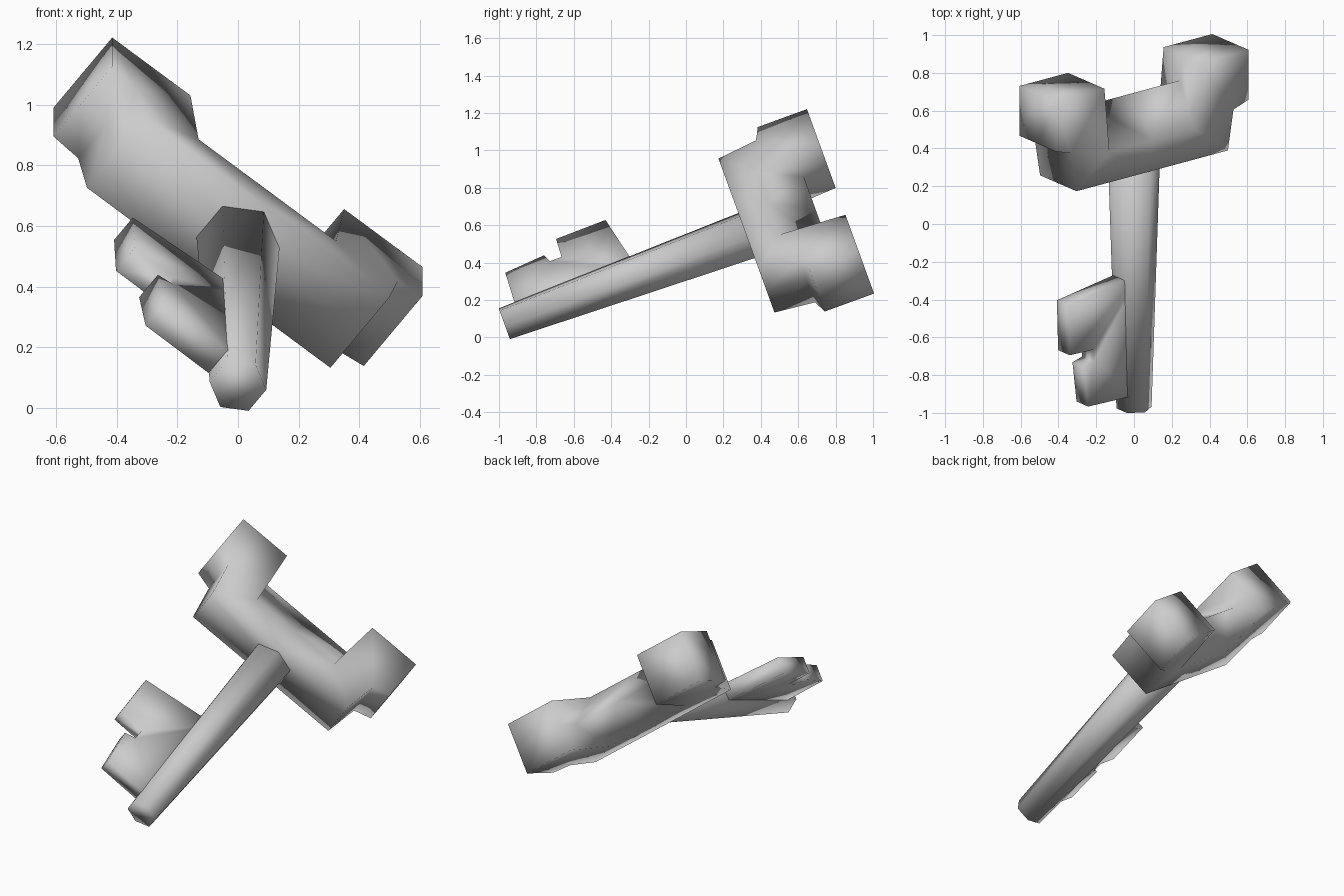
import bpy, bmesh
from math import radians, cos, sin, pi
from mathutils import Matrix

cube = bpy.data.objects.get("Cube")
if cube:
    bpy.data.objects.remove(cube, do_unlink=True)

grey = bpy.data.materials.new("plain_grey")
grey.use_nodes = True
grey.diffuse_color = (0.6, 0.6, 0.6, 1)
grey.node_tree.nodes["Principled BSDF"].inputs["Base Color"].default_value = (0.6, 0.6, 0.6, 1)

# Tilted frame of the key: local x = width, y = length, z = thickness
FRAME = (Matrix.Translation((0, -0.137, 0.377))
         @ Matrix.Rotation(radians(20), 4, 'X')
         @ Matrix.Rotation(radians(38.2), 4, 'Y'))


def make_object(name, bm):
    bmesh.ops.recalc_face_normals(bm, faces=bm.faces)
    for f in bm.faces:
        f.smooth = True
    mesh = bpy.data.meshes.new(name)
    bm.to_mesh(mesh)
    bm.free()
    mesh.materials.append(grey)
    ob = bpy.data.objects.new(name, mesh)
    bpy.context.collection.objects.link(ob)
    ob.matrix_world = FRAME
    return ob


def layered(name, rings, caps, skip=()):
    """Join equal rings of (x, y, z) points and close the first and last."""
    bm = bmesh.new()
    vs = [[bm.verts.new(p) for p in ring] for ring in rings]
    n = len(vs[0])
    for a, b in zip(vs, vs[1:]):
        for i in range(n):
            if i not in skip:
                j = (i + 1) % n
                bm.faces.new((a[i], a[j], b[j], b[i]))
    for ring in (vs[0], vs[-1]):
        for cap in caps:
            bm.faces.new([ring[i] for i in cap])
    return make_object(name, bm)


# Forked head: half outline, with a ridge along the inside of the fork
half = [(0, 0.49), (0.51, 0.49), (0.547, 0.712), (0.65, 0.745),
        (0.65, 1.025), (0.322, 1.025), (0.288, 0.66), (0, 0.66)]
ridge = half[:6] + [(0.309, 0.885), (0, 0.885)]
T = 0.156
head = layered("forked_head",
               [[(x, y, z) for x, y in pts] for pts, z in ((half, -T), (ridge, 0), (half, T))],
               [(0, 1, 6, 7), (1, 2, 6), (2, 5, 6), (2, 3, 4, 5)], skip=(7,))
mirror = head.modifiers.new("mirror", 'MIRROR')
mirror.use_clip = True

# Tapered six-sided shaft
def hexagon(r, y):
    return [(r * cos(pi / 6 + k * pi / 3), y, r * sin(pi / 6 + k * pi / 3)) for k in range(6)]


layered("shaft", [hexagon(0.094, -0.888), hexagon(0.139, 0.52)], [range(6)])

# Stepped bit with two teeth and a notch between them
bit = [(0, -0.12), (-0.48, -0.19), (-0.472, -0.473), (-0.31, -0.478),
       (-0.31, -0.545), (-0.375, -0.563), (-0.348, -0.79), (0, -0.8)]
layered("toothed_bit", [[(x, y, z) for x, y in bit] for z in (-0.05, 0.05)],
        [(0, 1, 2, 3), (0, 3, 4, 7), (4, 5, 6, 7)])
